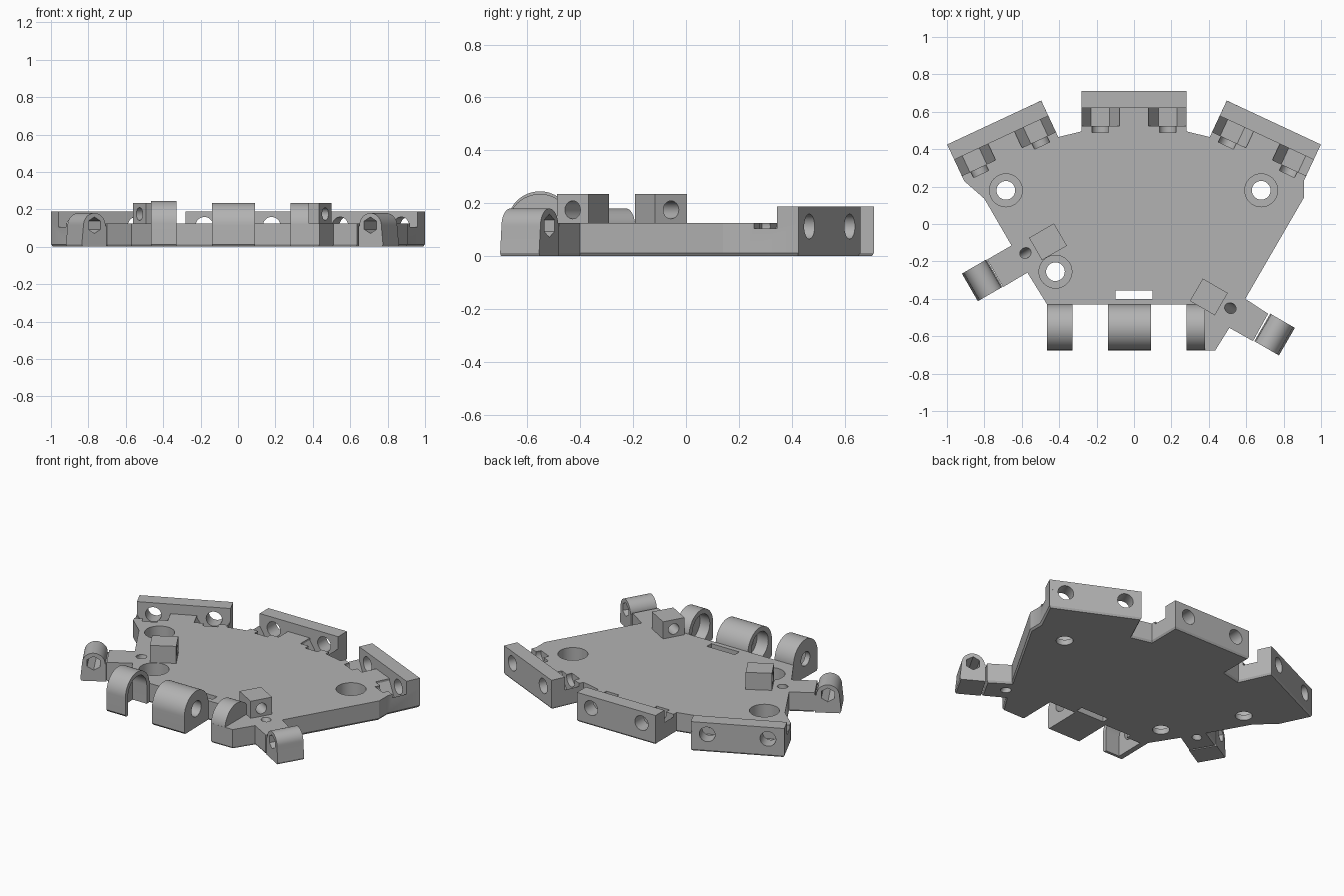
import bpy, bmesh, math
from mathutils import Matrix, Vector

if "Cube" in bpy.data.objects:
    bpy.data.objects.remove(bpy.data.objects["Cube"])

grey = bpy.data.materials.new("mid_grey")
grey.diffuse_color = (0.45, 0.45, 0.45, 1)
grey.use_nodes = True
grey.node_tree.nodes["Principled BSDF"].inputs["Base Color"].default_value = grey.diffuse_color


def frame(deg, x=0, y=0):
    """Upright profile plane: u along heading deg, v up, extrusion to the right of u."""
    t = math.radians(deg)
    c, s = math.cos(t), math.sin(t)
    return Matrix(((c, 0, s, x), (s, 0, -c, y), (0, 1, 0, 0), (0, 0, 0, 1)))


def prism(name, pts, lo, hi, mat=Matrix()):
    bm = bmesh.new()
    f = bm.faces.new([bm.verts.new((p[0], p[1], lo)) for p in pts])
    new = bmesh.ops.extrude_face_region(bm, geom=[f])["geom"]
    for v in new:
        if isinstance(v, bmesh.types.BMVert):
            v.co.z = hi
    bmesh.ops.transform(bm, matrix=mat, verts=bm.verts)
    bmesh.ops.recalc_face_normals(bm, faces=bm.faces)
    me = bpy.data.meshes.new(name)
    bm.to_mesh(me)
    bm.free()
    me.materials.append(grey)
    ob = bpy.data.objects.new(name, me)
    bpy.context.collection.objects.link(ob)
    return ob


def arc(cx, cy, r, a0=0, a1=360, n=32):
    full = a1 - a0 == 360
    steps = n if full else n + 1
    return [(cx + r * math.cos(math.radians(a0 + (a1 - a0) * i / n)),
             cy + r * math.sin(math.radians(a0 + (a1 - a0) * i / n))) for i in range(steps)]


def rect(x0, x1, y0, y1):
    return [(x0, y0), (x1, y0), (x1, y1), (x0, y1)]


def cut(targets, pts, lo, hi, mat=Matrix()):
    c = prism("cutter", pts, lo, hi, mat)
    c.hide_render = True
    for ob in targets:
        m = ob.modifiers.new("cut", 'BOOLEAN')
        m.operation, m.solver, m.object = 'DIFFERENCE', 'EXACT', c
        bpy.context.view_layer.objects.active = ob
        bpy.ops.object.modifier_apply(modifier=m.name)
    bpy.data.objects.remove(c)


TOP = 0.125

# base plate with a chamfered lower edge
outline = [(0.28, 0.71), (-0.28, 0.71), (-0.28, 0.495), (-0.405, 0.465), (-0.496, 0.66),
           (-0.999, 0.425), (-0.908, 0.23), (-0.80, 0.135), (-0.655, -0.115),
           (-0.797, -0.187), (-0.70, -0.337), (-0.57, -0.26), (-0.465, -0.43),
           (0.28, -0.43), (0.28, -0.675), (0.435, -0.675), (0.51, -0.555),
           (0.636, -0.626), (0.717, -0.48), (0.595, -0.40), (0.908, 0.14), (0.908, 0.23),
           (0.999, 0.425), (0.496, 0.66), (0.405, 0.465), (0.28, 0.495)]
outline[9] = (-0.785, -0.19)
plate = prism("base_plate", outline, 0.012, TOP)
bm = bmesh.new()
bm.from_mesh(plate.data)
bottom = min(bm.faces, key=lambda f: f.calc_center_median().z)
bmesh.ops.inset_region(bm, faces=[bottom], thickness=0.01)
for v in bottom.verts:
    v.co.z = 0
bm.to_mesh(plate.data)
bm.free()

# three back walls with bolt holes and nut pockets
for name, deg, x, y, half in (("back_wall", 180, 0, 0.71, 0.28),
                              ("right_wall", 155, 0.7475, 0.5425, 0.2775),
                              ("left_wall", 205, -0.7475, 0.5425, 0.2775)):
    m = frame(deg, x, y)
    wall = prism(name, rect(-half, half, 0.12, 0.187), -0.09, 0, m)
    for u in (-0.18, 0.18):
        cut([plate, wall], arc(u, 0.112, 0.047), -0.22, 0.05, m)
        cut([plate], [(u - 0.05, 0.027), (u + 0.05, 0.027), (u + 0.102, 0.112),
                      (u + 0.102, 0.3), (u - 0.102, 0.3), (u - 0.102, 0.112)],
            -0.185, -0.09, m)

# counterbored mounting holes and the strap slot
for x, y in ((-0.685, 0.18), (0.68, 0.18), (-0.42, -0.255)):
    cut([plate], arc(x, y, 0.088), 0.035, 0.3)
    cut([plate], arc(x, y, 0.05), -0.1, 0.3)
cut([plate], rect(-0.10, 0.10, -0.40, -0.355), -0.1, 0.3)

# side arms: pivot lug, guide block and slanted cord hole
for side, deg, lug_at, block_at, hole_at in (
        ("left", 210, (-0.81, -0.30), (-0.46, -0.095), (-0.58, -0.155)),
        ("right", 330, (0.75, -0.59), (0.40, -0.39), (0.515, -0.45))):
    prof = [(-0.074, 0), (0.072, 0), (0.078, 0.012)] + arc(0, 0.112, 0.068, 0, 180, 24) + [(-0.074, 0.112)]
    m = frame(deg, *lug_at)
    lug = prism(side + "_pivot_lug", prof, -0.085, 0.085, m)
    cut([lug], arc(0, 0.115, 0.044, 30, 390, 6), -0.2, 0.2, m)

    m = frame(deg, *block_at)
    block = prism(side + "_guide_block", rect(-0.077, 0.077, TOP - 0.01, 0.235), -0.069, 0.069, m)
    # the two plan sides of the block: longer along the arm
    cut([block], arc(0, 0.175, 0.034, n=24), -0.3, 0.3, frame(deg + 90, *block_at))

    a, tilt = math.radians(deg), math.radians(28)
    d = Vector((math.sin(tilt) * math.cos(a), math.sin(tilt) * math.sin(a), -math.cos(tilt)))
    m = Matrix.Translation((*hole_at, TOP)) @ d.to_track_quat('Z', 'Y').to_matrix().to_4x4()
    cut([plate], arc(0, 0, 0.028, n=24), -0.1, 0.25, m)

# front hinge knuckles
CY, R = -0.5525, 0.1225


def knuckle(name, x0, x1, top):
    zc = top - R
    prof = [(-0.42, 0.004), (-0.42, zc)] + arc(CY, zc, R, 0, 180) + [(CY - R, 0.012), (CY - R + 0.01, 0)]
    return prism(name, prof, x0, x1, frame(90))


f = frame(90)
left = knuckle("left_knuckle", -0.465, -0.33, 0.245)
cut([left], arc(CY, 0.1225, 0.095, 0, 180) + [(CY - 0.095, -0.1), (CY + 0.095, -0.1)], -0.43, -0.2, f)
cut([left], arc(CY, 0.12, 0.045), -0.6, -0.3, f)

middle = knuckle("middle_knuckle", -0.14, 0.09, 0.235)
cut([middle], arc(CY, 0.12, 0.05), -0.3, 0.3, f)
cut([middle], arc(CY, 0.12, 0.085), -0.3, -0.06, f)

right = knuckle("right_knuckle", 0.28, 0.38, 0.235)
cut([right, plate], arc(CY, 0.115, 0.09), 0.2, 0.35, f)

# crisp edges, smooth curves
for ob in bpy.context.collection.objects:
    ob.select_set(True)
    bpy.context.view_layer.objects.active = ob
bpy.ops.object.shade_smooth_by_angle(angle=math.radians(30))
